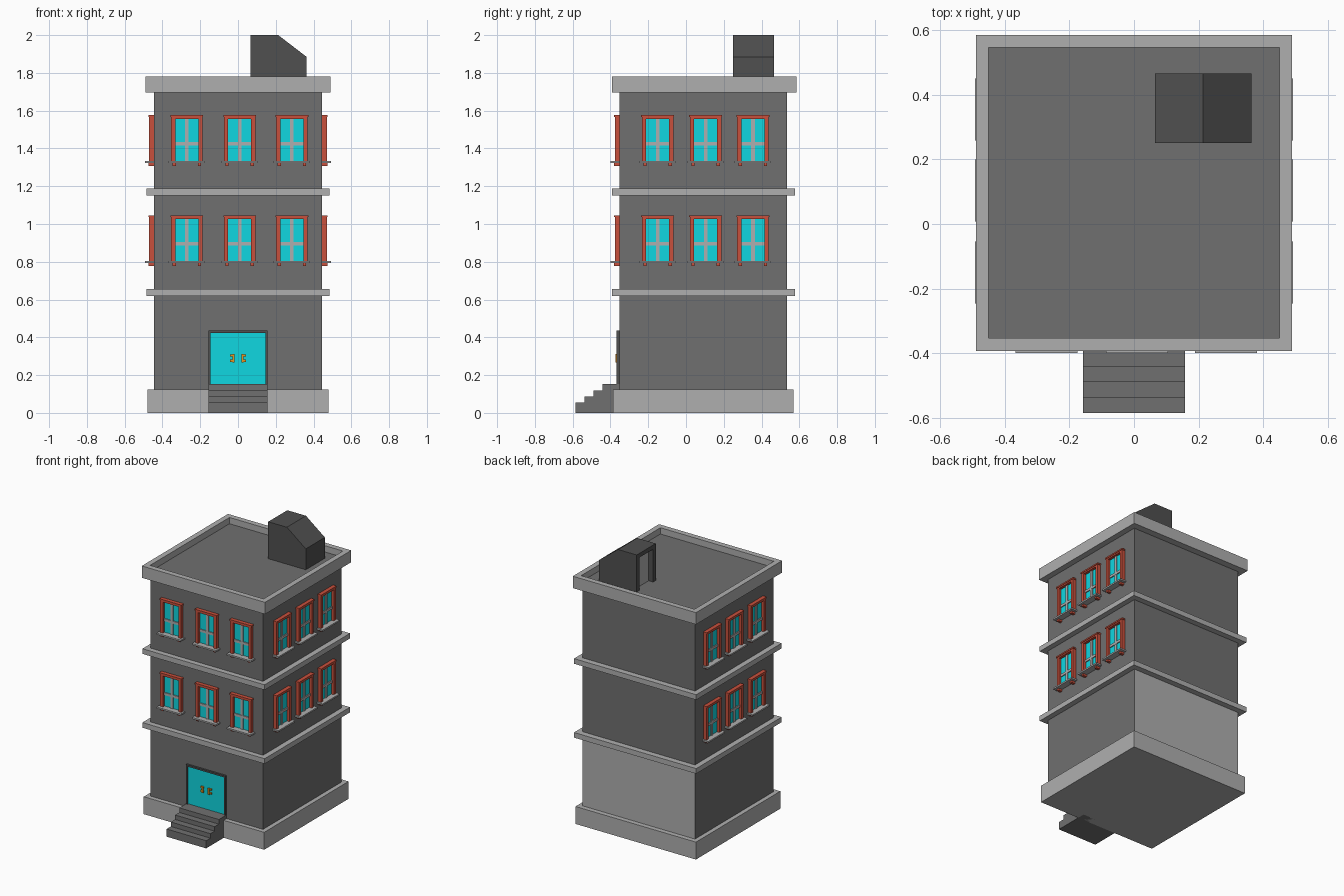
import bpy, bmesh, math
from mathutils import Matrix, Vector

if "Cube" in bpy.data.objects:
    bpy.data.objects.remove(bpy.data.objects["Cube"])


def mat(name, r, g, b):
    m = bpy.data.materials.new(name)
    m.diffuse_color = (r, g, b, 1)
    m.use_nodes = True
    m.node_tree.nodes["Principled BSDF"].inputs["Base Color"].default_value = m.diffuse_color
    return m


WALL = mat("wall_grey", 0.16, 0.16, 0.16)
TRIM = mat("trim_grey", 0.43, 0.43, 0.43)
DARK = mat("dark_grey", 0.08, 0.08, 0.08)
GLASS = mat("cyan_glass", 0.005, 0.68, 0.75)
RED = mat("red_frame", 0.58, 0.08, 0.045)
ORANGE = mat("orange_handle", 0.83, 0.30, 0.013)


def finish(bm, name, *mats):
    me = bpy.data.meshes.new(name)
    bmesh.ops.recalc_face_normals(bm, faces=bm.faces)
    bm.to_mesh(me)
    bm.free()
    for m in mats:
        me.materials.append(m)
    ob = bpy.data.objects.new(name, me)
    bpy.context.collection.objects.link(ob)
    return ob


def add_box(bm, x0, x1, y0, y1, z0, z1):
    c = Vector(((x0 + x1) / 2, (y0 + y1) / 2, (z0 + z1) / 2))
    s = Matrix.Diagonal((x1 - x0, y1 - y0, z1 - z0, 1))
    bmesh.ops.create_cube(bm, size=1, matrix=Matrix.Translation(c) @ s)


def boxes(name, m, *specs):
    bm = bmesh.new()
    for s in specs:
        add_box(bm, *s)
    return finish(bm, name, m)


def prism(name, m, pts, depth):
    """Extrude a closed 3D outline along a vector."""
    bm = bmesh.new()
    f = bm.faces.new([bm.verts.new(p) for p in pts])
    r = bmesh.ops.extrude_face_region(bm, geom=[f])
    vs = [v for v in r["geom"] if isinstance(v, bmesh.types.BMVert)]
    bmesh.ops.translate(bm, vec=depth, verts=vs)
    if not any(len(e.link_faces) == 2 and f in e.link_faces for e in f.edges):
        bm.faces.new(f.verts)
    return finish(bm, name, m)


# Storeys; the ground floor has a lighter back wall
W, Y0, Y1 = 0.446, -0.353, 0.535
bm = bmesh.new()
add_box(bm, -W, W, Y0, Y1, 0.125, 0.62)
bm.normal_update()
for f in bm.faces:
    f.material_index = int(f.normal.y > 0.5)
finish(bm, "ground_storey", WALL, TRIM)
boxes("middle_storey", WALL, (-W, W, Y0, Y1, 0.657, 1.15))
boxes("upper_storey", WALL, (-W, W, Y0, Y1, 1.187, 1.695))

# Plinth and bands between storeys
boxes("plinth", TRIM, (-0.478, 0.478, -0.386, 0.57, 0, 0.125))
for n, z in (("lower_band", 0.62), ("upper_band", 1.15)):
    boxes(n, TRIM, (-0.485, 0.485, -0.391, 0.577, z, z + 0.037))

# Parapet with recessed roof floor
bm = bmesh.new()
add_box(bm, -0.489, 0.489, -0.392, 0.585, 1.695, 1.78)
bm.normal_update()
top = next(f for f in bm.faces if f.normal.z > 0.5)
bmesh.ops.inset_region(bm, faces=[top], thickness=0.055)
rim = bmesh.ops.extrude_face_region(bm, geom=[top])["geom"]
floor = next(g for g in rim if isinstance(g, bmesh.types.BMFace))
bmesh.ops.translate(bm, vec=(0, 0, -0.045), verts=floor.verts)
if top.is_valid:
    bm.faces.remove(top)
floor.material_index = 1
finish(bm, "parapet_roof", TRIM, WALL)

# Roof stair hut with a doorway facing -x
prism("roof_hut", DARK,
      [(0.105, 0.25, 1.735), (0.105, 0.25, 2.0), (0.213, 0.25, 2.0),
       (0.363, 0.25, 1.885), (0.363, 0.25, 1.735)], (0, 0.216, 0))
boxes("hut_door_frame", DARK,
      (0.065, 0.105, 0.25, 0.28, 1.735, 2.0),
      (0.065, 0.105, 0.436, 0.466, 1.735, 2.0),
      (0.065, 0.105, 0.28, 0.436, 1.97, 2.0))
boxes("hut_door", TRIM, (0.1, 0.105, 0.28, 0.436, 1.735, 1.97))

# Front steps
outline = [(0, -0.33, 0), (0, -0.585, 0)]
for i, z in enumerate((0.055, 0.087, 0.119, 0.152)):
    y = -0.585 + 0.048 * i
    outline += [(0, y, z), (0, y + 0.048 if i < 3 else -0.33, z)]
prism("front_steps", WALL, [(-0.157, y, z) for _, y, z in outline], (0.314, 0, 0))

# Entrance
boxes("entrance_frame", DARK,
      (-0.157, -0.145, -0.367, -0.35, 0.152, 0.435),
      (0.145, 0.157, -0.367, -0.35, 0.152, 0.435),
      (-0.145, 0.145, -0.367, -0.35, 0.423, 0.435))
boxes("entrance_glass", GLASS, (-0.145, 0.145, -0.357, -0.35, 0.152, 0.423))
for s, n in ((-1, "left"), (1, "right")):
    def bar(a, b, *r):
        return (min(s * a, s * b), max(s * a, s * b), *r)
    boxes(n + "_door_handle", ORANGE,
          bar(0.018, 0.03, -0.372, -0.364, 0.268, 0.312),
          bar(0.018, 0.042, -0.366, -0.355, 0.298, 0.31),
          bar(0.018, 0.042, -0.366, -0.355, 0.27, 0.282))

# Master window parts, local origin at the wall, facing -y
parts = [
    boxes("window_frame", RED,
          (-0.083, -0.061, -0.024, 0, 0.008, 0.24),
          (0.061, 0.083, -0.024, 0, 0.008, 0.24),
          (-0.061, 0.061, -0.024, 0, 0.23, 0.24),
          (-0.087, 0.087, -0.028, 0, 0.24, 0.25),
          (-0.076, -0.058, -0.028, 0, -0.018, -0.003),
          (0.058, 0.076, -0.028, 0, -0.018, -0.003)),
    boxes("window_glass", GLASS, (-0.061, 0.061, -0.005, 0, 0.008, 0.23)),
    boxes("window_bars_and_sill", TRIM,
          (-0.01, 0.01, -0.011, 0, 0.008, 0.23),
          (-0.061, 0.061, -0.012, 0, 0.09, 0.108),
          (-0.096, 0.096, -0.046, 0, -0.003, 0.008)),
]

# Place windows on the front and both sides, two storeys
spots = [((x, Y0), 0) for x in (-0.271, 0.009, 0.285)]
for y in (-0.15, 0.104, 0.354):
    spots += [((W, y), math.pi / 2), ((-W, y), -math.pi / 2)]
for z in (0.796, 1.326):
    for (x, y), angle in spots:
        for p in parts:
            ob = p.copy()
            ob.location = (x, y, z)
            ob.rotation_euler.z = angle
            bpy.context.collection.objects.link(ob)
for p in parts:
    bpy.data.objects.remove(p)
